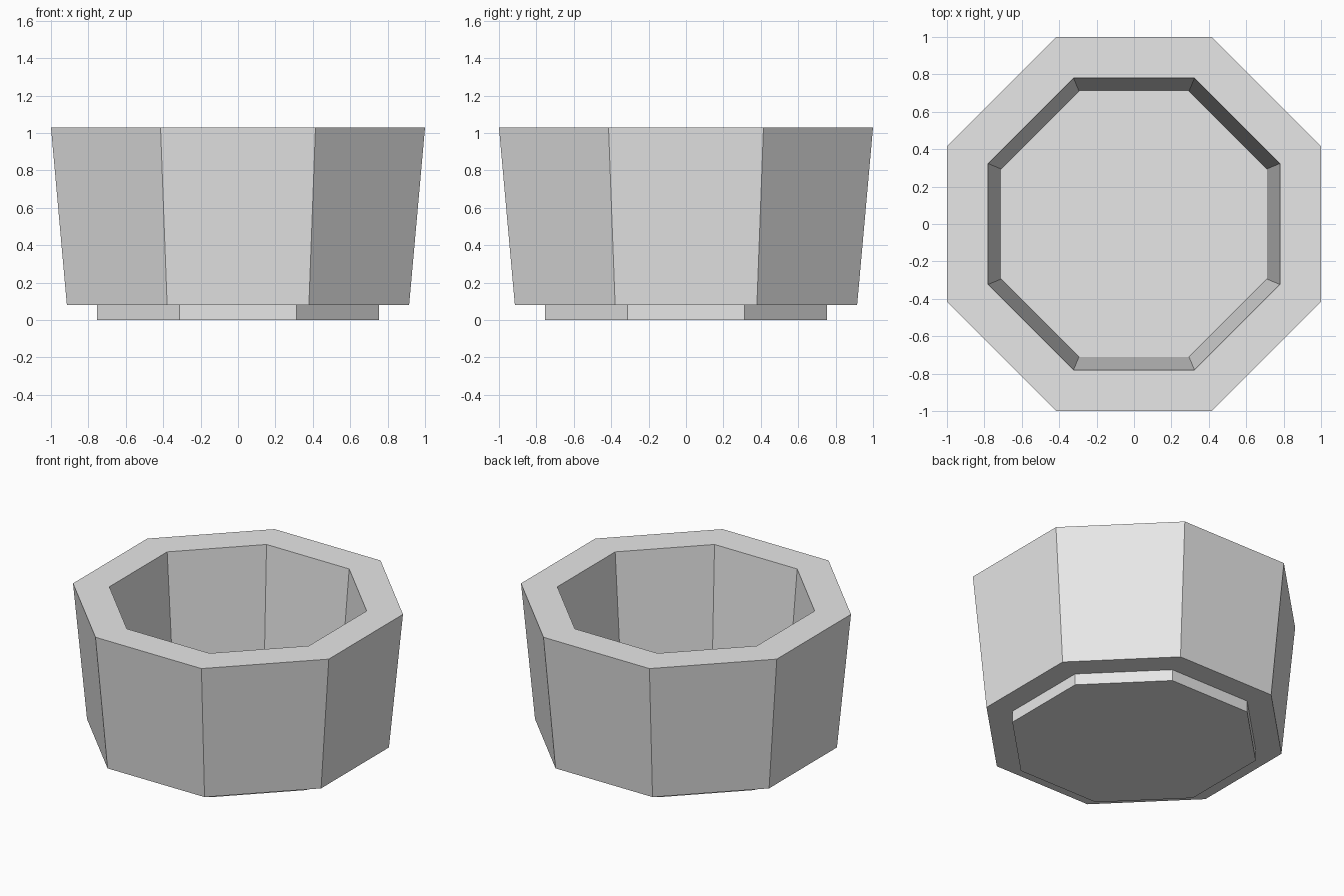
import bpy
import bmesh
from math import cos, sin, pi

SIDES = 8

cube = bpy.data.objects.get("Cube")
if cube:
    bpy.data.objects.remove(cube, do_unlink=True)

# Plain grey clay
clay = bpy.data.materials.new("grey_clay")
clay.use_nodes = True
grey = (0.8, 0.8, 0.8, 1)
clay.diffuse_color = grey
clay.node_tree.nodes["Principled BSDF"].inputs["Base Color"].default_value = grey


def lathe(name, profile):
    """Turn (flat-side distance, height) points into a capped octagonal solid."""
    bm = bmesh.new()
    rings = []
    for apothem, z in profile:
        r = apothem / cos(pi / SIDES)
        angles = [(2 * i + 1) * pi / SIDES for i in range(SIDES)]
        rings.append([bm.verts.new((r * cos(a), r * sin(a), z)) for a in angles])
    for low, high in zip(rings, rings[1:]):
        for i in range(SIDES):
            j = (i + 1) % SIDES
            bm.faces.new((low[i], low[j], high[j], high[i]))
    bm.faces.new(rings[0][::-1])
    bm.faces.new(rings[-1])
    bmesh.ops.recalc_face_normals(bm, faces=bm.faces)
    mesh = bpy.data.meshes.new(name)
    bm.to_mesh(mesh)
    bm.free()
    mesh.materials.append(clay)
    obj = bpy.data.objects.new(name, mesh)
    bpy.context.collection.objects.link(obj)
    return obj


# Foot, underside step, tapered outer wall, flat rim, tapered inside and floor
lathe("planter_pot", [
    (0.755, 0), (0.755, 0.08),
    (0.915, 0.08), (1, 1.03),
    (0.78, 1.03), (0.71, 0.1),
])
